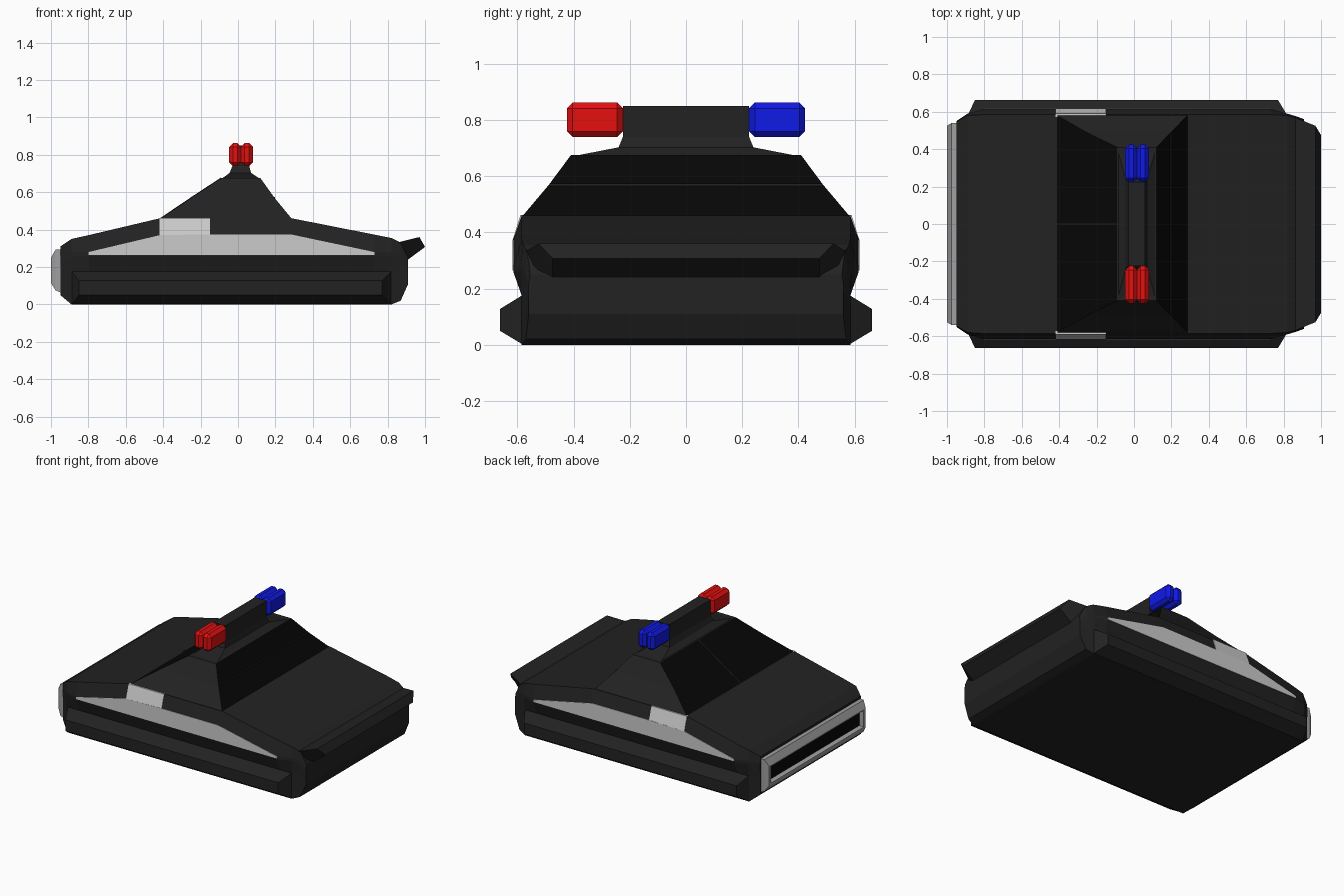
import bpy, bmesh
from mathutils import Vector

if "Cube" in bpy.data.objects:
    bpy.data.objects.remove(bpy.data.objects["Cube"])


def mat(name, r, g, b):
    m = bpy.data.materials.new(name)
    m.diffuse_color = (r, g, b, 1)
    m.use_nodes = True
    m.node_tree.nodes["Principled BSDF"].inputs["Base Color"].default_value = m.diffuse_color
    return m


PAINT = mat("dark_paint", 0.016, 0.016, 0.016)
GLASS = mat("black_glass", 0.002, 0.002, 0.002)
METAL = mat("grey_metal", 0.35, 0.35, 0.35)
RED = mat("red_light", 0.8, 0.005, 0.005)
BLUE = mat("blue_light", 0.005, 0.01, 0.8)


def make(name, verts, faces, mats=(), pick=None):
    """Mesh object with outward normals; pick(face) gives the material slot."""
    bm = bmesh.new()
    vs = [bm.verts.new(v) for v in verts]
    for f in faces:
        bm.faces.new([vs[i] for i in f])
    bmesh.ops.recalc_face_normals(bm, faces=bm.faces)
    bm.normal_update()
    if pick:
        for f in bm.faces:
            f.material_index = pick(f)
    me = bpy.data.meshes.new(name)
    bm.to_mesh(me)
    bm.free()
    for m in mats:
        me.materials.append(m)
    ob = bpy.data.objects.new(name, me)
    bpy.context.collection.objects.link(ob)
    return ob


def loft(name, rings, mats=(), pick=None):
    """Skin rings of equal length and cap both ends."""
    n = len(rings[0])
    verts = [p for r in rings for p in r]
    faces = [(k * n + i, k * n + (i + 1) % n, (k + 1) * n + (i + 1) % n, (k + 1) * n + i)
             for k in range(len(rings) - 1) for i in range(n)]
    faces += [tuple(range(n)), tuple(range(len(verts) - n, len(verts)))]
    return make(name, verts, faces, mats, pick)


# Body: cross-sections along the length
# x, lower half width, bulge half width, top half width, then five heights
stations = [
    (-0.95, 0.545, 0.55, 0.545, 0.05, 0.175, 0.22, 0.26, 0.31),
    (-0.89, 0.585, 0.59, 0.58, 0, 0.175, 0.26, 0.28, 0.35),
    (-0.80, 0.585, 0.615, 0.585, 0, 0.175, 0.26, 0.28, 0.37),
    (-0.42, 0.585, 0.615, 0.585, 0, 0.175, 0.26, 0.37, 0.46),
    (0.29, 0.585, 0.615, 0.585, 0, 0.175, 0.26, 0.375, 0.46),
    (0.73, 0.585, 0.615, 0.585, 0, 0.175, 0.26, 0.28, 0.373),
    (0.82, 0.585, 0.59, 0.58, 0, 0.175, 0.26, 0.28, 0.355),
    (0.87, 0.57, 0.575, 0.565, 0.02, 0.175, 0.24, 0.27, 0.33),
    (0.91, 0.56, 0.56, 0.555, 0.11, 0.15, 0.19, 0.22, 0.25),
]
rings = []
for x, a, b, t, *z in stations:
    half = list(zip((a, a, b, b, t), z))
    rings.append([(x, y, h) for y, h in half] + [(x, -y, h) for y, h in reversed(half)])
loft("body", rings, [PAINT])


def rect_z(z, x0, x1, y):
    return [(x0, -y, z), (x1, -y, z), (x1, y, z), (x0, y, z)]


# Cabin, with glass on the front and rear slopes
loft("cabin", [rect_z(0.455, -0.42, 0.29, 0.585), rect_z(0.57, -0.25, 0.195, 0.488),
               rect_z(0.675, -0.09, 0.12, 0.41)], [PAINT, GLASS],
     lambda f: int(abs(f.normal.x) > 0.4))
# Light bar base on the roof
loft("roof_light_bar", [rect_z(0.67, -0.09, 0.12, 0.41), rect_z(0.703, -0.045, 0.07, 0.24),
                        rect_z(0.74, -0.03, 0.06, 0.225), rect_z(0.85, -0.03, 0.06, 0.225)], [PAINT])


# Slim bars dividing the windows
def bar(name, a, b, up, side):
    a, b, up, side = map(Vector, (a, b, up, side))
    loft(name, [[p - side - up, p + side - up, p + side + up, p - side + up] for p in (a, b)], [PAINT])


for i, (p, q) in enumerate([((-0.42, 0, 0.455), (-0.25, 0, 0.57)), ((-0.25, 0, 0.57), (-0.09, 0, 0.675))]):
    bar(f"windscreen_divider_{i + 1}", p, q, (0, 0, 0.004), (0, 0.004, 0))
bar("rear_window_divider", (0.195, -0.485, 0.57), (0.195, 0.485, 0.57), (0, 0, 0.004), (0.004, 0, 0))


def rect_y(y, x0, x1, z0, z1):
    return [(x0, y, z0), (x1, y, z0), (x1, y, z1), (x0, y, z1)]


outline = [(-0.80, 0.265), (0.73, 0.265), (0.73, 0.28), (0.28, 0.375), (-0.15, 0.375), (-0.42, 0.37), (-0.80, 0.28)]
tab = [(-0.42, 0.37), (-0.15, 0.375), (-0.15, 0.462), (-0.42, 0.462)]
for s, label in ((-1, "front"), (1, "back")):
    # Side skirts
    loft(f"side_skirt_{label}", [rect_y(s * 0.58, -0.89, 0.82, 0, 0.178),
                                 rect_y(s * 0.663, -0.85, 0.77, 0.05, 0.127)], [PAINT])
    # Pale door panels and their raised tabs
    loft(f"door_panel_{label}", [[(x, s * y, z) for x, z in outline] for y in (0.60, 0.618)])
    loft(f"door_tab_{label}", [[(x, s * (y - (z - 0.37) * 0.31), z) for x, z in tab] for y in (0.60, 0.618)])
    # Twin roof lamps with chamfered edges
    for k, cx in enumerate((-0.015, 0.048)):
        ob = loft(f"roof_lamp_{label}_{k + 1}",
                  [rect_y(s * y, cx - 0.032, cx + 0.032, 0.74, 0.862) for y in (0.225, 0.424)],
                  [RED if s < 0 else BLUE])
        bev = ob.modifiers.new("chamfer", 'BEVEL')
        bev.width = 0.02
        bev.segments = 1

# Grille: frame stepping out, then into a dark recess
steps = [(-0.94, 0.54, 0.06, 0.295), (-0.975, 0.54, 0.075, 0.293), (-1.0, 0.525, 0.115, 0.25),
         (-1.0, 0.505, 0.125, 0.24), (-0.97, 0.50, 0.13, 0.235)]
loft("grille", [[(x, -y, a), (x, y, a), (x, y, b), (x, -y, b)] for x, y, a, b in steps], [METAL, GLASS],
     lambda f: int(f.normal.x < -0.9 and f.calc_center_median().x > -0.98))

# Rear spoiler: x, z, half width
fin = [(0.86, 0.333, 0.57), (0.97, 0.36, 0.525), (1.0, 0.307, 0.475), (0.905, 0.237, 0.475), (0.86, 0.25, 0.55)]
loft("rear_spoiler", [[(x, s * w, z) for x, z, w in fin] for s in (-1, 1)], [PAINT])
